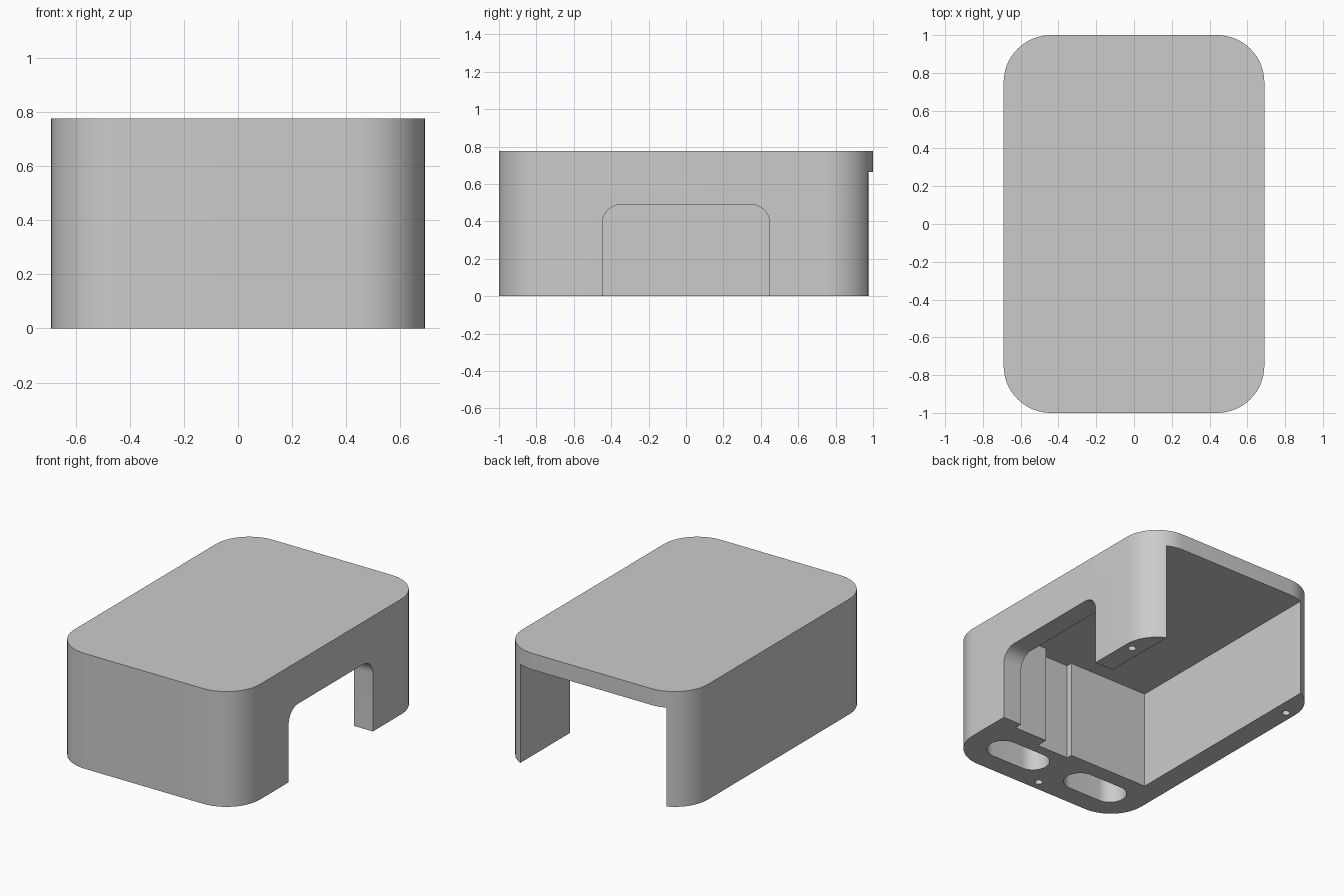
import bpy, bmesh, math
from mathutils import Vector

cube = bpy.data.objects.get("Cube")
if cube:
    bpy.data.objects.remove(cube, do_unlink=True)

grey = bpy.data.materials.new("plain grey")
grey.use_nodes = True
grey.diffuse_color = (0.6, 0.6, 0.6, 1)
grey.node_tree.nodes["Principled BSDF"].inputs["Base Color"].default_value = (0.6, 0.6, 0.6, 1)


def rounded_rect(cx, cy, hx, hy, r, steps=16):
    """Outline of a rectangle with rounded corners, counter-clockwise."""
    points = []
    corners = [(1, 1), (-1, 1), (-1, -1), (1, -1)]
    for i, (sx, sy) in enumerate(corners):
        for k in range(steps + 1):
            a = math.pi / 2 * (i + k / steps)
            points.append((cx + sx * (hx - r) + r * math.cos(a),
                           cy + sy * (hy - r) + r * math.sin(a)))
    return points


def circle(cx, cy, r, n=24):
    return [(cx + r * math.cos(2 * math.pi * i / n),
             cy + r * math.sin(2 * math.pi * i / n)) for i in range(n)]


def prism(name, outline, low, high, along_x=False):
    """Extrude an outline along z, or along x when it is drawn in y and z."""
    bm = bmesh.new()
    place = (lambda a, b: (low, a, b)) if along_x else (lambda a, b: (a, b, low))
    face = bm.faces.new([bm.verts.new(place(a, b)) for a, b in outline])
    shift = Vector((high - low, 0, 0) if along_x else (0, 0, high - low))
    top = bmesh.ops.extrude_face_region(bm, geom=[face])["geom"]
    bmesh.ops.translate(bm, vec=shift, verts=[v for v in top if isinstance(v, bmesh.types.BMVert)])
    bmesh.ops.remove_doubles(bm, verts=bm.verts, dist=1e-5)
    bmesh.ops.recalc_face_normals(bm, faces=bm.faces)
    mesh = bpy.data.meshes.new(name)
    bm.to_mesh(mesh)
    bm.free()
    mesh.materials.append(grey)
    obj = bpy.data.objects.new(name, mesh)
    bpy.context.collection.objects.link(obj)
    return obj


# Solid block with rounded upright corners
HEIGHT, CEILING, WALL = 0.775, 0.665, 0.54
cover = prism("housing_cover", rounded_rect(0, 0, 0.69, 1, 0.25), 0, HEIGHT)

# Main cavity, open below and at the back, with a stepped front wall
cavity = [(-WALL, 1.2), (-WALL, -0.54), (0.06, -0.54), (0.06, -0.58),
          (0.30, -0.58), (0.30, -0.5), (0.55, -0.5), (0.55, 1.2)]
cutters = [prism("cavity_cutter", cavity, -0.1, CEILING)]

# Arched opening through the left wall
cutters.append(prism("side_opening_cutter", rounded_rect(0, 0.095, 0.447, 0.395, 0.1),
                     0.4, 0.9, along_x=True))

# Two long pockets in the thick front wall
for x in (-0.315, 0.315):
    cutters.append(prism("pocket_cutter", rounded_rect(x, -0.755, 0.225, 0.105, 0.1049), -0.1, CEILING))

# Three screw holes
for x, y in ((0, -0.93), (-0.63, 0.73), (0.63, 0.73)):
    cutters.append(prism("screw_hole_cutter", circle(x, y, 0.025), -0.1, 0.2))

# Cut everything out, then keep only the finished mesh
for cutter in cutters:
    cutter.hide_render = True
    mod = cover.modifiers.new(cutter.name, 'BOOLEAN')
    mod.operation = 'DIFFERENCE'
    mod.solver = 'EXACT'
    mod.object = cutter
bpy.context.view_layer.update()
finished = bpy.data.meshes.new_from_object(cover.evaluated_get(bpy.context.evaluated_depsgraph_get()))
cover.modifiers.clear()
cover.data = finished
for cutter in cutters:
    bpy.data.objects.remove(cutter, do_unlink=True)

# Smooth the rounded corners and keep the edges crisp
bpy.ops.object.select_all(action='DESELECT')
cover.select_set(True)
bpy.context.view_layer.objects.active = cover
bpy.ops.object.shade_smooth_by_angle(angle=math.radians(30))
